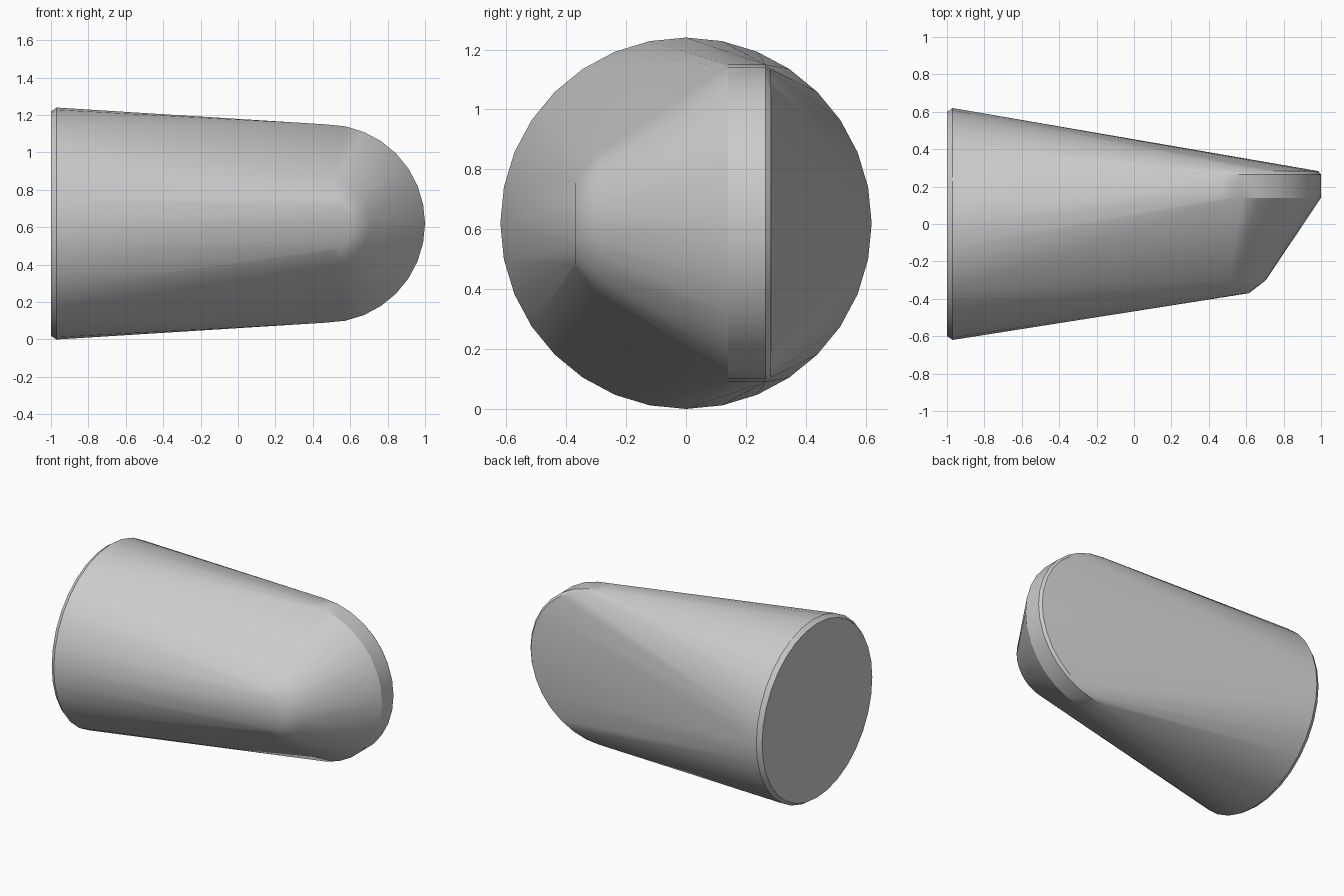
import bpy, bmesh, math

cube = bpy.data.objects.get("Cube")
if cube:
    bpy.data.objects.remove(cube, do_unlink=True)

MID = 0.62        # height of the long axis
TIP_X = 0.47      # centre of the rounded tip
SEGMENTS = 32

# One grey for the whole body
grey = bpy.data.materials.new("plain grey")
grey.use_nodes = True
colour = (0.6, 0.6, 0.6, 1)
grey.diffuse_color = colour
grey.node_tree.nodes["Principled BSDF"].inputs["Base Color"].default_value = colour

bm = bmesh.new()


def ring(radius, place):
    """Add a circle of points; place maps the two circle offsets to a position."""
    for i in range(SEGMENTS):
        a = math.tau * i / SEGMENTS
        bm.verts.new(place(radius * math.cos(a), radius * math.sin(a)))


# Wide round base with a small bevel, facing -x
for x, radius in ((-1.0, 0.60), (-0.97, 0.62)):
    ring(radius, lambda u, v: (x, u, MID + v))

# Flattened tip: stacked discs facing the front, narrowing to a blunt nose
for y, radius in ((-0.37, 0.145), (-0.30, 0.235), (0.14, 0.53), (0.265, 0.53), (0.283, 0.515)):
    ring(radius, lambda u, v: (TIP_X + u, y, MID + v))

# Stretch one skin over the base and the tip
hull = bmesh.ops.convex_hull(bm, input=bm.verts[:])
unused = {g for g in hull["geom_interior"] + hull["geom_unused"]
          if isinstance(g, bmesh.types.BMVert)}
bmesh.ops.delete(bm, geom=list(unused), context="VERTS")
bmesh.ops.dissolve_limit(bm, angle_limit=math.radians(0.5),
                         verts=bm.verts[:], edges=bm.edges[:])
bmesh.ops.recalc_face_normals(bm, faces=bm.faces[:])

mesh = bpy.data.meshes.new("tapered_body")
bm.to_mesh(mesh)
bm.free()
mesh.materials.append(grey)
body = bpy.data.objects.new("tapered_body", mesh)
bpy.context.collection.objects.link(body)

# Smooth sides, crisp rims
bpy.ops.object.select_all(action="DESELECT")
body.select_set(True)
bpy.context.view_layer.objects.active = body
bpy.ops.object.shade_smooth_by_angle(angle=math.radians(30))
